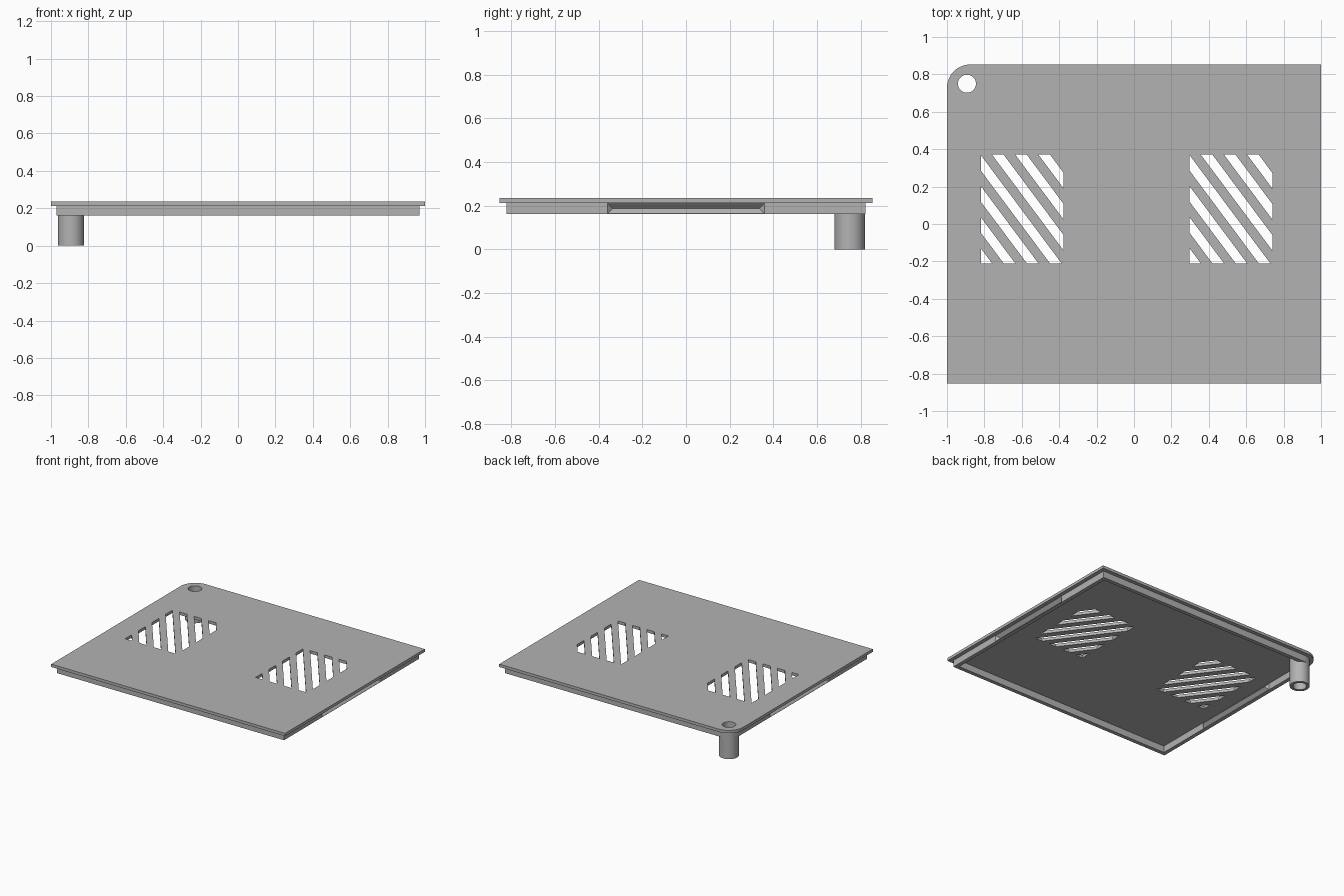
import bpy, bmesh, math
from mathutils import Vector

if "Cube" in bpy.data.objects:
    bpy.data.objects.remove(bpy.data.objects["Cube"], do_unlink=True)

HX, HY, CORNER = 1.0, 0.853, 0.125      # plate half sizes, rounded corner
Z_SKIRT, Z_PLATE, Z_TOP = 0.162, 0.213, 0.235
LIP, WALL = 0.03, 0.03
POST = (-0.893, 0.75)
POST_R, HOLE_R = 0.07, 0.048

grey = bpy.data.materials.new("plain grey")
grey.use_nodes = True
grey.diffuse_color = (0.45, 0.45, 0.45, 1)
grey.node_tree.nodes["Principled BSDF"].inputs["Base Color"].default_value = grey.diffuse_color


def finish(bm, name):
    bmesh.ops.recalc_face_normals(bm, faces=bm.faces)
    mesh = bpy.data.meshes.new(name)
    bm.to_mesh(mesh)
    bm.free()
    mesh.materials.append(grey)
    obj = bpy.data.objects.new(name, mesh)
    bpy.context.collection.objects.link(obj)
    return obj


def cut(obj, cutter):
    """Subtract the cutter and bake the result."""
    mod = obj.modifiers.new("cut", 'BOOLEAN')
    mod.operation, mod.solver, mod.object = 'DIFFERENCE', 'EXACT', cutter
    graph = bpy.context.evaluated_depsgraph_get()
    mesh = bpy.data.meshes.new_from_object(obj.evaluated_get(graph))
    obj.modifiers.clear()
    obj.data = mesh


def outline(inset, z):
    """Rectangle with its back right corner rounded."""
    x, y = HX - inset, HY - inset
    pts = [(-x, -y), (x, -y), (x, y)]
    for i in range(13):
        a = math.pi / 2 * (1 + i / 12)
        r = CORNER - inset
        pts.append((CORNER - HX + r * math.cos(a), HY - CORNER + r * math.sin(a)))
    return [Vector((px, py, z)) for px, py in pts]


def loft(bm, loops, closed):
    rings = [[bm.verts.new(p) for p in loop] for loop in loops]
    n = len(rings[0])
    pairs = list(zip(rings, rings[1:]))
    if closed:
        pairs.append((rings[-1], rings[0]))
    else:
        bm.faces.new(rings[0])
        bm.faces.new(rings[-1])
    for a, b in pairs:
        for i in range(n):
            j = (i + 1) % n
            bm.faces.new((a[i], a[j], b[j], b[i]))


def circle(r, z, n=48):
    return [Vector((POST[0] + r * math.cos(2 * math.pi * i / n),
                    POST[1] + r * math.sin(2 * math.pi * i / n), z)) for i in range(n)]


def hip(name, x, side, grow=0.0):
    """Long hipped wedge pointing inward from a side wall."""
    depth, half_y, half_z = 0.024, 0.36, 0.024
    zc = (Z_SKIRT + Z_PLATE) / 2
    bm = bmesh.new()
    base = [bm.verts.new((side * (x + grow), sy * (half_y + grow), zc + sz * (half_z + grow)))
            for sy, sz in ((-1, -1), (1, -1), (1, 1), (-1, 1))]
    r0, r1 = [bm.verts.new((side * (x - depth), s * (half_y - depth), zc)) for s in (-1, 1)]
    bl, br, tr, tl = base
    for face in (base, (bl, br, r1, r0), (tl, tr, r1, r0), (bl, tl, r0), (br, tr, r1)):
        bm.faces.new(face)
    return finish(bm, name)


# Cutter for the diagonal slots: a box sliced by parallel planes
def slots(x0):
    x1, y0, y1, slope, pitch = x0 + 0.442, -0.211, 0.371, 1.34, 0.166
    normal = Vector((slope, 1, 0)).normalized()
    out = bmesh.new()
    for k in range(7):
        bm = bmesh.new()
        loft(bm, [[Vector((x, y, z)) for x, y in ((x0, y0), (x1, y0), (x1, y1), (x0, y1))]
                  for z in (0.1, 0.3)], False)
        high = -0.131 + pitch * k
        for level, direction in ((high, 1), (high - pitch / 2, -1)):
            bmesh.ops.bisect_plane(bm, geom=bm.verts[:] + bm.edges[:] + bm.faces[:], dist=1e-5,
                                   plane_co=(x0, level, 0), plane_no=normal * direction,
                                   clear_outer=True)
            bmesh.ops.holes_fill(bm, edges=[e for e in bm.edges if e.is_boundary])
        bmesh.ops.recalc_face_normals(bm, faces=bm.faces)
        part = bpy.data.meshes.new("slot")
        bm.to_mesh(part)
        bm.free()
        out.from_mesh(part)
        bpy.data.meshes.remove(part)
    return finish(out, "slot_cutter")


# Cover plate
bm = bmesh.new()
loft(bm, [outline(0, Z_PLATE), outline(0, Z_TOP)], False)
plate = finish(bm, "cover_plate")

# Skirt wall under the plate
bm = bmesh.new()
loft(bm, [outline(LIP, Z_SKIRT), outline(LIP, Z_PLATE),
          outline(LIP + WALL, Z_PLATE), outline(LIP + WALL, Z_SKIRT)], True)
skirt = finish(bm, "skirt_wall")

# Hollow corner post
bm = bmesh.new()
loft(bm, [circle(POST_R, 0), circle(POST_R, Z_PLATE),
          circle(HOLE_R, Z_PLATE), circle(HOLE_R, 0)], True)
post = finish(bm, "corner_post")

# Screw hole and vent slots
bm = bmesh.new()
loft(bm, [circle(HOLE_R, -0.1), circle(HOLE_R, 0.4)], False)
hole = finish(bm, "hole_cutter")
cutters = [hole]
cut(plate, hole)
cut(skirt, hole)
for x0 in (-0.818, 0.298):
    vent = slots(x0)
    cut(plate, vent)
    cutters.append(vent)

# Side grip grooves, with matching ridges on the inside of the wall
for side, label in ((1, "left"), (-1, "right")):
    groove = hip("groove_cutter", HX - LIP, side, 0.01)
    cut(skirt, groove)
    cutters.append(groove)
    hip(label + "_inner_ridge", HX - LIP - WALL, side)

for c in cutters:
    bpy.data.objects.remove(c, do_unlink=True)

# Smooth the round parts, keep edges sharp
bpy.ops.object.select_all(action='DESELECT')
for obj in (plate, skirt, post):
    obj.select_set(True)
bpy.context.view_layer.objects.active = plate
bpy.ops.object.shade_smooth_by_angle(angle=math.radians(30))
